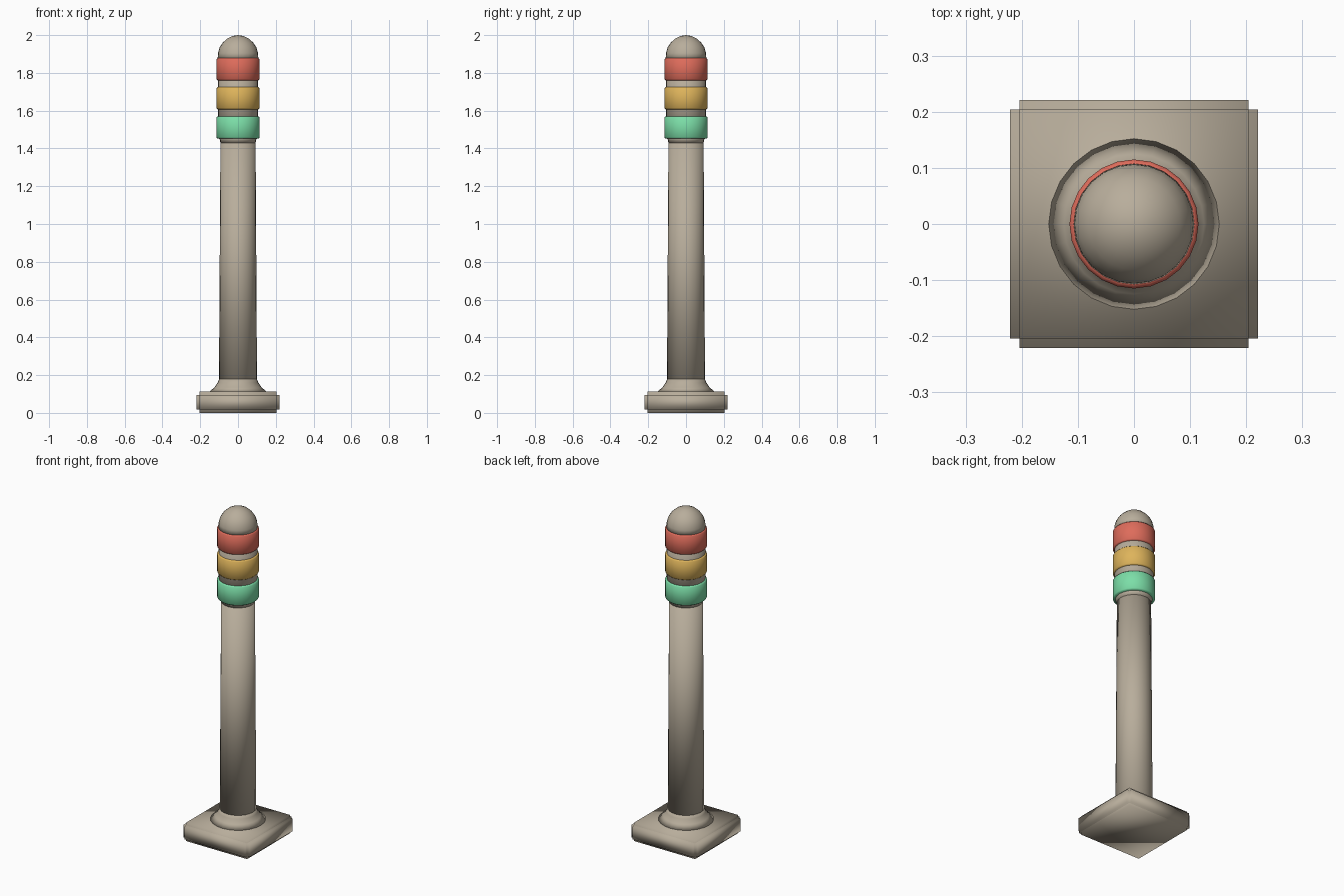
import bpy, bmesh, math
from mathutils import Matrix, Vector

cube = bpy.data.objects.get("Cube")
if cube:
    bpy.data.objects.remove(cube, do_unlink=True)

SIDES = 24


def make_material(name, rgb):
    mat = bpy.data.materials.new(name)
    mat.use_nodes = True
    colour = (*rgb, 1.0)
    mat.diffuse_color = colour
    mat.node_tree.nodes["Principled BSDF"].inputs["Base Color"].default_value = colour
    return mat


def finish(name, bm, mat):
    """Turn a bmesh into a smooth-shaded object."""
    bmesh.ops.recalc_face_normals(bm, faces=bm.faces)
    for face in bm.faces:
        face.smooth = True
    mesh = bpy.data.meshes.new(name)
    bm.to_mesh(mesh)
    bm.free()
    mesh.materials.append(mat)
    obj = bpy.data.objects.new(name, mesh)
    bpy.context.collection.objects.link(obj)
    return obj


def lathe(name, profile, mat):
    """Spin (radius, height) points around z and cap any open end."""
    bm = bmesh.new()
    verts = [bm.verts.new((r, 0, z)) for r, z in profile]
    edges = [bm.edges.new(pair) for pair in zip(verts, verts[1:])]
    bmesh.ops.spin(bm, geom=verts + edges, cent=(0, 0, 0), axis=(0, 0, 1),
                   angle=math.tau, steps=SIDES, use_duplicate=False)
    bmesh.ops.remove_doubles(bm, verts=bm.verts, dist=0.0005)
    bmesh.ops.holes_fill(bm, edges=[e for e in bm.edges if e.is_boundary], sides=0)
    return finish(name, bm, mat)


def block(name, size, height, mat):
    bm = bmesh.new()
    bmesh.ops.create_cube(bm, size=1, matrix=Matrix.Translation((0, 0, height))
                          @ Matrix.Diagonal(Vector((*size, 1))))
    return finish(name, bm, mat)


stone = make_material("warm grey", (0.48, 0.42, 0.33))
red = make_material("coral red", (0.73, 0.15, 0.105))
amber = make_material("amber", (0.73, 0.455, 0.105))
green = make_material("mint green", (0.2, 0.73, 0.39))

# Square foot: three crossed slabs that step in at every edge
WIDTH, THICK, STEP = 0.442, 0.112, 0.017
for axis, part in enumerate(("wide", "deep", "tall")):
    size = [WIDTH - 2 * STEP, WIDTH - 2 * STEP, THICK - 2 * STEP]
    size[axis] += 2 * STEP
    block("foot_" + part, size, THICK / 2, stone)

# Flared collar, tapered shaft and the neck that widens under the lights
lathe("collar", [(0.152, 0.112), (0.125, 0.135), (0.108, 0.16), (0.1, 0.18)], stone)
lathe("shaft", [(0.101, 0.112), (0.093, 1.435)], stone)
lathe("neck", [(0.093, 1.43), (0.096, 1.445), (0.106, 1.462)], stone)

# Core behind the lights and the domed cap
lathe("light_core", [(0.106, 1.46), (0.106, 1.88)], stone)
lathe("dome_cap", [(0.108, 1.87), (0.106, 1.905), (0.098, 1.934), (0.082, 1.959),
                   (0.058, 1.981), (0.03, 1.995), (0, 2.0)], stone)

# Stacked signal lights with softened rims
RADIUS, HEIGHT, RIM = 0.115, 0.118, 0.007
for name, bottom, mat in (("green_light", 1.452, green),
                          ("amber_light", 1.607, amber),
                          ("red_light", 1.76, red)):
    top = bottom + HEIGHT
    lathe(name, [(RADIUS - RIM, bottom), (RADIUS, bottom + RIM),
                 (RADIUS, top - RIM), (RADIUS - RIM, top)], mat)
